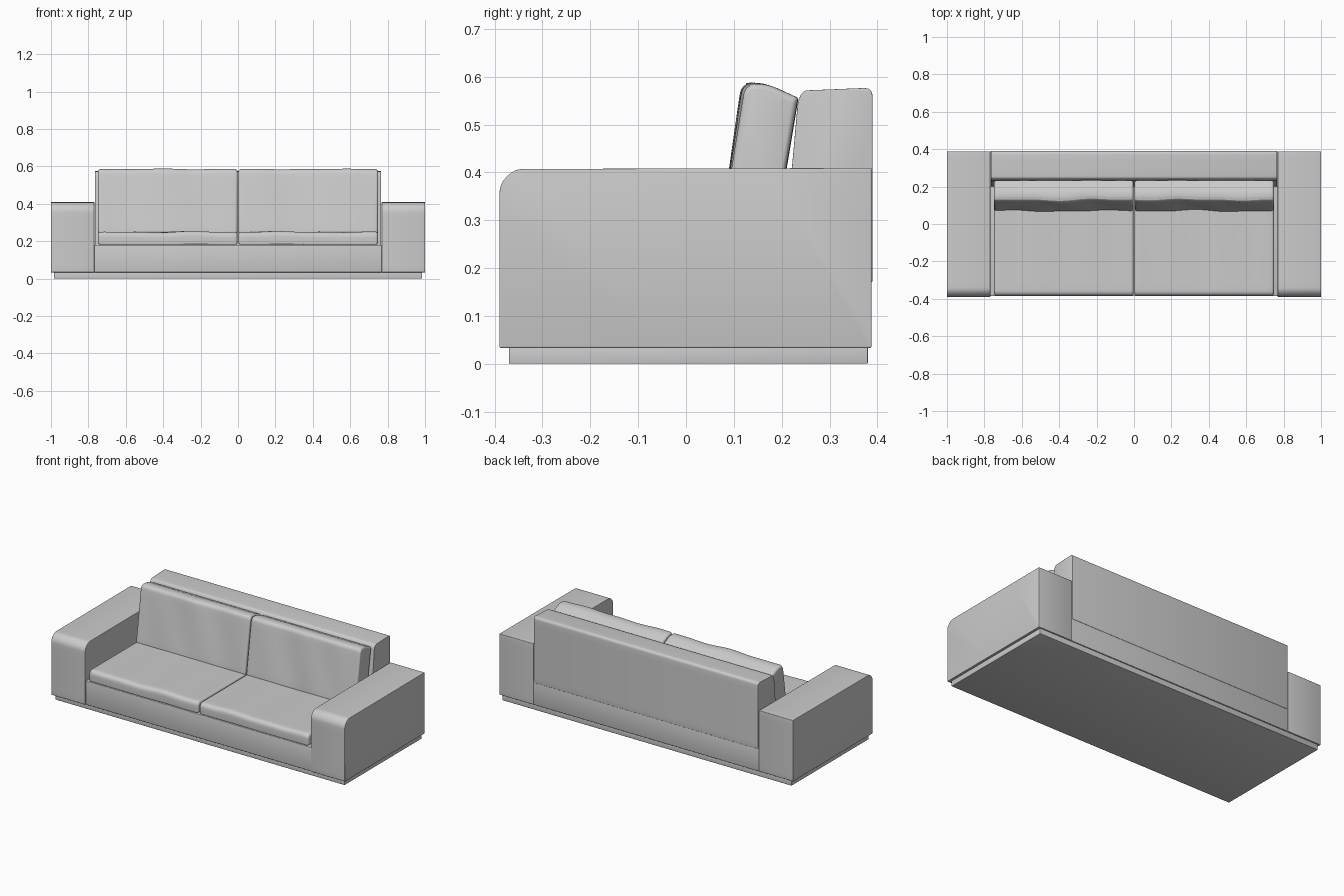
import bpy, bmesh, math
from mathutils import Vector

cube = bpy.data.objects.get("Cube")
if cube:
    bpy.data.objects.remove(cube, do_unlink=True)

fabric = bpy.data.materials.new("grey fabric")
fabric.use_nodes = True
GREY = (0.6, 0.6, 0.6, 1)
fabric.diffuse_color = GREY
fabric.node_tree.nodes["Principled BSDF"].inputs["Base Color"].default_value = GREY


def finish(name, bm, bevel=0.0):
    """Turn a bmesh into a smooth shaded object with softened edges."""
    bmesh.ops.recalc_face_normals(bm, faces=bm.faces)
    mesh = bpy.data.meshes.new(name)
    bm.to_mesh(mesh)
    bm.free()
    mesh.materials.append(fabric)
    obj = bpy.data.objects.new(name, mesh)
    bpy.context.collection.objects.link(obj)
    bpy.ops.object.select_all(action="DESELECT")
    obj.select_set(True)
    bpy.context.view_layer.objects.active = obj
    if bevel:
        mod = obj.modifiers.new("soft edges", "BEVEL")
        mod.width, mod.segments, mod.limit_method = bevel, 3, "ANGLE"
        mod.angle_limit = math.radians(35)
        bpy.ops.object.modifier_apply(modifier=mod.name)
    bpy.ops.object.shade_smooth_by_angle(angle=math.radians(40))
    return obj


def loft(name, sections, bevel=0.0):
    """Skin equal-length rings of points and cap both ends."""
    bm = bmesh.new()
    rings = [[bm.verts.new(p) for p in ring] for ring in sections]
    count = len(rings[0])
    for a, b in zip(rings, rings[1:]):
        for i in range(count):
            j = (i + 1) % count
            bm.faces.new((a[i], a[j], b[j], b[i]))
    bm.faces.new(rings[0])
    bm.faces.new(rings[-1])
    return finish(name, bm, bevel)


def extrude(name, profile, x0, x1, bevel):
    return loft(name, [[(x, y, z) for y, z in profile] for x in (x0, x1)], bevel)


def box(name, x0, x1, y0, y1, z0, z1, bevel):
    return extrude(name, [(y0, z0), (y1, z0), (y1, z1), (y0, z1)], x0, x1, bevel)


def rounded(corners, radii, steps=6):
    """Round the corners of a closed profile and subdivide its sides."""
    out, n = [], len(corners)
    pts = [Vector(c) for c in corners]
    for i, p in enumerate(pts):
        a = p + (pts[i - 1] - p).normalized() * radii[i]
        b = p + (pts[(i + 1) % n] - p).normalized() * radii[i]
        for k in range(steps + 1):
            t = k / steps
            out.append(a * (1 - t) ** 2 + p * 2 * t * (1 - t) + b * t * t)
    full = []
    for i, p in enumerate(out):
        q = out[(i + 1) % len(out)]
        cuts = max(1, int((q - p).length / 0.03))
        full += [p.lerp(q, k / cuts) for k in range(cuts)]
    return full


def cushion(name, profile, x0, x1, edge, swell, axis, phase):
    """Loft a pillow along x, with tucked ends and gentle creases."""
    mid = sum(profile, Vector((0, 0))) / len(profile)
    half = [max(abs(p[i] - mid[i]) for p in profile) for i in (0, 1)]
    arc = [math.pi / 2 * k / 5 for k in range(6)]
    ends = [(edge * (1 - math.sin(a)), edge * (1 - math.cos(a))) for a in arc]
    stations = [(x0 + edge - edge * math.cos(a), edge * (1 - math.sin(a))) for a in arc]
    inner = 28
    span = x1 - x0 - 2 * edge
    stations += [(x0 + edge + span * k / inner, 0) for k in range(1, inner)]
    stations += [(x0 + x1 - x, s) for x, s in reversed(stations[:6])]
    rings = []
    for x, tuck in stations:
        u = (x - x0) / (x1 - x0)
        fade = math.sin(math.pi * u) ** 0.6 if 0 < u < 1 else 0
        ring = []
        for p in profile:
            q = mid + Vector([(p[i] - mid[i]) * (1 - tuck / half[i]) for i in (0, 1)])
            wave = math.sin(9 * u + phase + 5 * p[0]) + 0.6 * math.sin(17 * u + 2 * phase + 9 * p[1])
            q += axis * swell * fade * wave * (1 if (p - mid).dot(axis) > 0 else 0.2)
            ring.append((x, q.x, q.y))
        rings.append(ring)
    return loft(name, rings)


# Plinth and seat base
box("plinth", -0.985, 0.985, -0.37, 0.38, 0.0, 0.036, 0.002)
box("seat_base", -0.768, 0.768, -0.386, 0.388, 0.033, 0.18, 0.004)

# Arms, rounded at the top front
arm_profile = rounded(
    [(-0.39, 0.033), (0.388, 0.033), (0.388, 0.409), (-0.36, 0.407), (-0.39, 0.375)],
    [0.004, 0.004, 0.004, 0.02, 0.02], 4)
for side, x0, x1 in (("left", 0.768, 1.0), ("right", -1.0, -0.768)):
    extrude(side + "_arm", arm_profile, x0, x1, 0.003)

# Backrest, leaning on its front face
back_profile = rounded(
    [(0.2, 0.17), (0.39, 0.17), (0.39, 0.577), (0.245, 0.571), (0.234, 0.55)],
    [0.004, 0.004, 0.018, 0.01, 0.01], 4)
extrude("backrest", back_profile, -0.765, 0.765, 0.004)

# Loose cushions, a pair for the seat and a pair for the back
seat_profile = rounded(
    [(-0.384, 0.182), (0.19, 0.182), (0.19, 0.25), (-0.384, 0.25)],
    [0.006, 0.006, 0.02, 0.03])
back_cushion_profile = rounded(
    [(0.068, 0.235), (0.18, 0.235), (0.234, 0.556), (0.16, 0.589), (0.122, 0.582)],
    [0.02, 0.01, 0.006, 0.03, 0.022])
up, forward = Vector((0, 1)), Vector((-0.9, 0.3))
for side, x0, x1, phase in (("left", 0.003, 0.748, 0.6), ("right", -0.748, -0.003, 3.4)):
    cushion(side + "_seat_cushion", seat_profile, x0, x1, 0.012, 0.003, up, phase)
    cushion(side + "_back_cushion", back_cushion_profile, x0, x1, 0.014, 0.005, forward, phase)
